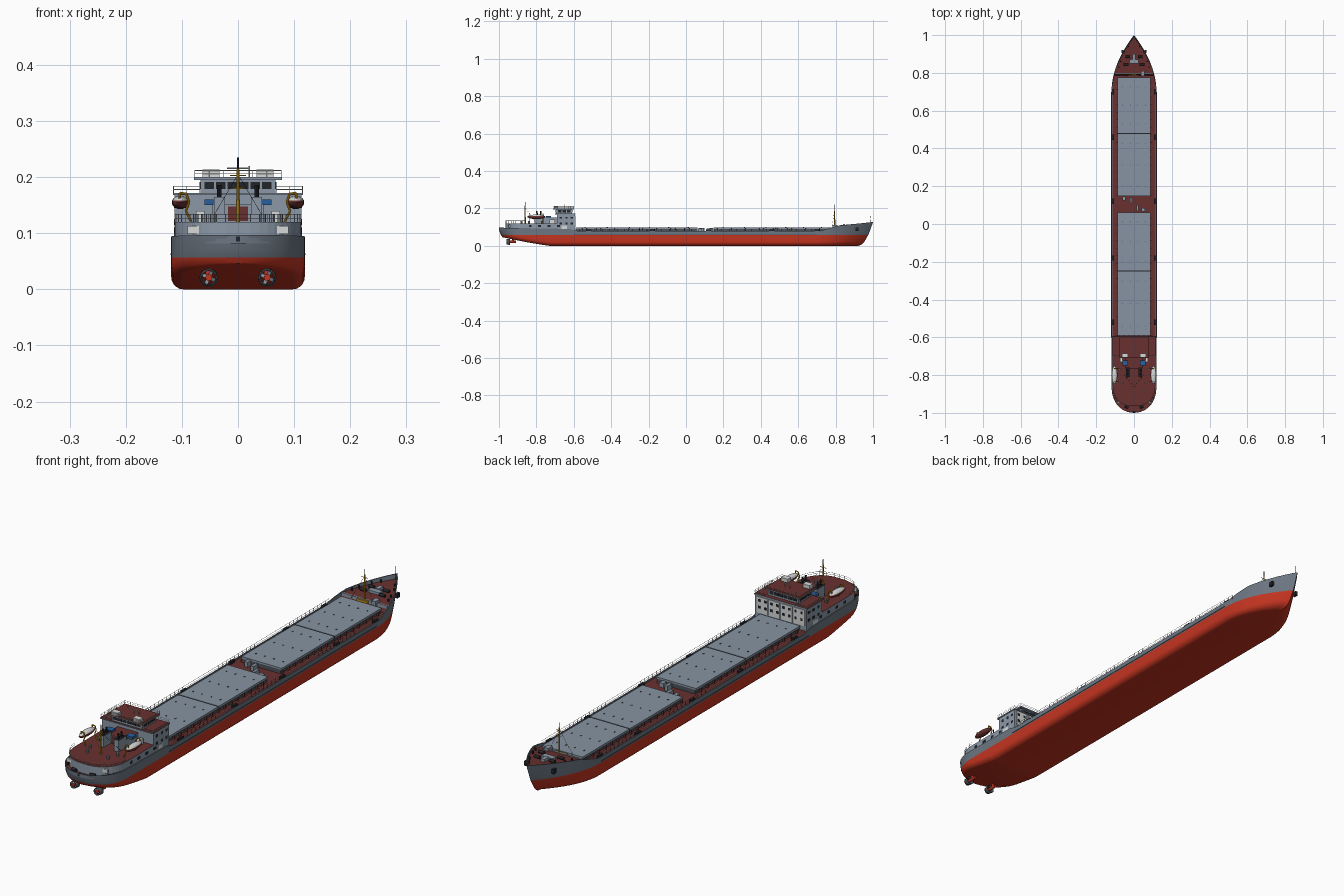
import bpy, bmesh, math
from mathutils import Matrix, Vector

if "Cube" in bpy.data.objects:
    bpy.data.objects.remove(bpy.data.objects["Cube"])

def mat(name, r, g, b):
    m = bpy.data.materials.new(name)
    lin = [((c / 255 + 0.055) / 1.055) ** 2.4 for c in (r, g, b)]
    m.diffuse_color = (*lin, 1)
    m.use_nodes = True
    m.node_tree.nodes["Principled BSDF"].inputs["Base Color"].default_value = m.diffuse_color
    return m

RED = mat("bottom_red", 196, 52, 32)
HULL = mat("hull_grey", 108, 118, 130)
DECK = mat("deck_brown", 104, 48, 46)
HATCH = mat("hatch_grey", 135, 148, 162)
HOUSE = mat("house_grey", 140, 153, 168)
WHITE = mat("white", 215, 217, 216)
BLACK = mat("black", 35, 37, 42)
YELLOW = mat("yellow", 205, 150, 25)
BLUE = mat("blue", 40, 95, 160)
DARK = mat("dark_grey", 75, 80, 88)

def finish(name, bm, *mats, smooth=False):
    bmesh.ops.recalc_face_normals(bm, faces=bm.faces)
    me = bpy.data.meshes.new(name)
    bm.to_mesh(me)
    bm.free()
    for m in mats:
        me.materials.append(m)
    ob = bpy.data.objects.new(name, me)
    bpy.context.collection.objects.link(ob)
    if smooth:
        bpy.context.view_layer.objects.active = ob
        ob.select_set(True)
        bpy.ops.object.shade_smooth_by_angle(angle=math.radians(35))
        ob.select_set(False)
    return ob

def boxes(name, items, *mats, both=False):
    """items: (x0,x1,y0,y1,z0,z1); a second material colours the tops."""
    bm = bmesh.new()
    if both:
        items = items + [(-b, -a, *r) for a, b, *r in items]
    for x0, x1, y0, y1, z0, z1 in items:
        bmesh.ops.create_cube(bm, size=1, matrix=Matrix.Translation(((x0+x1)/2, (y0+y1)/2, (z0+z1)/2))
                              @ Matrix.Diagonal((x1-x0, y1-y0, z1-z0, 1)))
    ob = finish(name, bm, *mats)
    if len(mats) > 1:
        for p in ob.data.polygons:
            p.material_index = int(p.normal.z > 0.9)
    return ob

def rod(bm, a, b, r, r2=None, seg=8):
    a, b = Vector(a), Vector(b)
    d = b - a
    bmesh.ops.create_cone(bm, cap_ends=True, segments=seg, radius1=r, radius2=r if r2 is None else r2,
                          depth=d.length, matrix=Matrix.Translation((a+b)/2) @ d.to_track_quat('Z', 'Y').to_matrix().to_4x4())

def rods(name, items, m, r, both=False, seg=8):
    bm = bmesh.new()
    for a, b in items:
        rod(bm, a, b, r, seg=seg)
        if both:
            rod(bm, (-a[0], *a[1:]), (-b[0], *b[1:]), r, seg=seg)
    return finish(name, bm, m, smooth=seg > 4)

def railing(name, path, m, h=0.017, gap=0.025, both=False):
    items = []
    for a, b in zip(path, path[1:]):
        a, b = Vector(a), Vector(b)
        for k in (0.5, 1):
            items.append((a + Vector((0, 0, h*k)), b + Vector((0, 0, h*k))))
        n = max(1, round((b - a).length / gap))
        items += [(a.lerp(b, i/n), a.lerp(b, i/n) + Vector((0, 0, h))) for i in range(n + 1)]
    return rods(name, items, m, 0.0006, both, 4)

# hull: lofted stations with raked bow, rounded bilge and rising stern
B, WL = 0.119, 0.057
def lerp_table(y, tab):
    for (a, p), (b, q) in zip(tab, tab[1:]):
        if y <= b:
            return p + (q - p) * max(0, y - a) / (b - a)
    return tab[-1][1]
SHEER = [(-1, 0.097), (-0.9, 0.095), (-0.62, 0.09), (-0.58, 0.08), (0.72, 0.08), (0.82, 0.108), (1, 0.127)]
FLOOR = [(-1, 0.082), (-0.6, 0.08), (-0.58, 0.075), (0.792, 0.075), (0.8, 0.1), (1, 0.108)]
stations = [("s", math.sin(k*math.pi/20)) for k in range(10, 0, -1)]
stations += [("m", y) for y in (-0.85, -0.8, -0.76, -0.73, -0.7, -0.62, -0.58, 0, 0.5, 0.66)]
stations += [("b", t) for t in (0, .07, .15, .23, .305, .335, .4, .48, .56, .64, .72, .8, .87, .93, .97, 1)]

def half_section(kind, u):
    y = {"s": -0.85 - 0.15*u, "m": u, "b": 0.7 + 0.3*u}[kind]
    zk, zs, zf = 0.046 * max(0, (-0.73 - y)/0.27)**1.1, lerp_table(y, SHEER), lerp_table(y, FLOOR)
    half = {"s": B*max(0, 1 - abs(u)**2.5)**0.5, "m": B, "b": B*(1 - u**2)}[kind]
    r = min(0.022, (WL - zk) * 0.9)
    pts = [(0, zk)] + [(half - r*(1-math.sin(a)), zk + r*(1-math.cos(a)))
                       for a in [i*math.pi/10 for i in range(6)]]
    pts += [(half, WL), (half, 0.07), (half, zs), (half-0.004, zs), (half-0.004, zf), (0, zf)]
    out = []
    for x, z in pts:
        yy = y
        if kind == "b":
            yy = 0.7 + u*(0.22 + 0.08*min(1, max(0, z)/0.125)**0.5)
        elif kind == "s":
            yy = -0.85 - u*(0.132 + 0.018*min(1, max(0, (z-0.045)/0.035)))
        out.append((max(0, x), yy, z))
    return out

bm = bmesh.new()
rings = []
for st in stations:
    h = half_section(*st)
    rings.append([bm.verts.new(p) for p in h + [(-x, y, z) for x, y, z in h[-2:0:-1]]])
n = len(rings[0])
for ra, rb in zip(rings, rings[1:]):
    for j in range(n):
        f = bm.faces.new((ra[j], ra[(j+1) % n], rb[(j+1) % n], rb[j]))
        k = min(j, n - 1 - j)
        f.material_index = 0 if k < 7 else 1 if k < 11 else 2
bmesh.ops.remove_doubles(bm, verts=bm.verts, dist=0.00005)
finish("hull", bm, RED, HULL, DECK, smooth=True)
boxes("rubbing_strake", [(0.1185, 0.1205, -0.6, 0.7, 0.061, 0.064)], DARK, both=True)

# cargo hatches
holds = [(-0.59, 0.062), (0.148, 0.775)]
boxes("hatch_coamings", [(-0.083, 0.083, a, b, 0.07, 0.091) for a, b in holds], DARK)
covers = [(-0.59, -0.252), (-0.246, 0.062), (0.148, 0.477), (0.483, 0.775)]
boxes("hatch_covers", [(-0.088, 0.088, a, b, 0.089, 0.098) for a, b in covers], HATCH)
boxes("hatch_seams", [(-0.087, 0.087, y-.004, y+.004, 0.09, 0.0965) for y in (-0.249, 0.48)], BLACK)
boxes("hatch_lugs", [(x-.002, x+.002, y-.003, y+.003, 0.098, 0.0995) for a, b in covers
                     for y in (a+.05, (a+b)/2, b-.05) for x in (-.06, -.02, .02, .06)], DARK)
boxes("coaming_stays", [(0.083, 0.092, -0.57+i*0.04, -0.567+i*0.04, 0.075, 0.089) for i in range(34)
                        if not 0.05 < -0.57+i*0.04 < 0.15], DECK, both=True)
boxes("midship_lockers", [(-.06, -.045, .125, .145, .075, .095), (-.022, -.01, .11, .14, .075, .093),
                          (.012, .024, .07, .1, .075, .095), (.04, .058, .065, .085, .075, .092)], HOUSE)
railing("side_railing", [(0.116, -0.58, 0.078), (0.116, 0.74, 0.078)], DARK, both=True)
boxes("side_bollards", [(0.107, 0.117, y-.014, y+.014, 0.076, 0.086) for y in (-.52, -.18, .12, .46, .7)],
      BLACK, both=True)

# poop house with curved aft end
outline = [(0.113, -0.6)] + [(0.113*math.cos(a)**0.8, -0.86-0.105*math.sin(a))
                             for a in [i*math.pi/24 for i in range(12)]]
outline += [(-x, y) for x, y in reversed(outline)]
bm = bmesh.new()
f = bm.faces.new([bm.verts.new((x, y, 0.078)) for x, y in outline])
top = bmesh.ops.extrude_face_region(bm, geom=[f])["geom"]
bmesh.ops.translate(bm, vec=(0, 0, 0.042), verts=[v for v in top if isinstance(v, bmesh.types.BMVert)])
for f in bm.faces:
    f.material_index = int(f.calc_center_median().z > 0.119)
finish("poop_house", bm, HOUSE, DECK)
railing("poop_railing", [(x, y, 0.12) for x, y in outline[1:-1]], WHITE, h=0.014)
boxes("poop_doors", [(0.065, 0.09, -0.948, -0.94, 0.099, 0.113)], WHITE, both=True)
boxes("poop_side_ports", [(0.1128, 0.114, y, y+.015, 0.1, 0.11) for y in (-.84, -.79, -.74, -.69)], BLACK, both=True)

# bridge tower
boxes("accommodation_tower", [(-0.113, 0.113, -0.69, -0.595, 0.08, 0.168)], HOUSE, DECK)
boxes("wing_deck", [(-0.116, 0.116, -0.7, -0.592, 0.168, 0.172)], HOUSE, DECK)
boxes("bridge", [(-0.067, 0.067, -0.695, -0.61, 0.172, 0.196)], HOUSE)
boxes("bridge_windows", [(-0.06+i*.0205, -0.043+i*.0205, -0.697, -0.608, 0.179, 0.191) for i in range(6)]
      + [(-0.069, 0.069, -0.685+i*.024, -0.666+i*.024, 0.179, 0.191) for i in range(3)], BLACK)
boxes("bridge_roof", [(-0.078, 0.078, -0.71, -0.6, 0.195, 0.2)], HOUSE, DECK)
boxes("front_panels", [(-0.105+i*.054, -0.057+i*.054, -0.596, -0.592, 0.1, 0.163) for i in range(4)], WHITE)
boxes("front_windows", [(-0.097+i*.0265, -0.088+i*.0265, -0.593, -0.591, z, z+.01) for i in range(8)
                        for z in (0.118, 0.145)], BLACK)
boxes("tower_side_windows", [(0.1125, 0.1138, y, y+.012, z, z+.01) for y in (-.675, -.645, -.617)
                             for z in (.115, .145)], BLACK, both=True)
boxes("tower_side_doors", [(0.1125, 0.114, -0.665, -0.635, 0.085, 0.108)], WHITE, both=True)
railing("roof_railing", [(0.077, -0.6, .2), (0.077, -0.709, .2), (-0.077, -0.709, .2), (-0.077, -0.6, .2),
                         (0.077, -0.6, .2)], WHITE, h=0.012)
railing("wing_railing", [(0.068, -0.698, .172), (0.115, -0.698, .172), (0.115, -0.594, .172),
                         (0.068, -0.594, .172)], WHITE, h=0.012, both=True)
boxes("roof_lockers", [(0.033, 0.063, -0.707, -0.685, 0.2, 0.214)], WHITE, both=True)
rods("radar_mast", [((0, -.65, .2), (0, -.65, .222)), ((-.02, -.65, .216), (.02, -.65, .216)),
                    ((.02, -.65, .2), (.02, -.65, .22)), ((-.05, -.62, .2), (-.05, -.62, .213))], WHITE, 0.0015)

# engine casing, funnels and deck machinery
boxes("engine_casing", [(-0.045, 0.045, -0.765, -0.69, 0.12, 0.152)], HOUSE, DECK)
boxes("casing_door", [(-0.018, 0.018, -0.767, -0.764, 0.122, 0.148)], DECK)
boxes("funnel_casings", [(0.023, 0.043, -0.81, -0.76, 0.12, 0.165)], HOUSE, BLACK, both=True)
rods("exhaust_pipes", [((.033, y, .16), (.033, y-.003, .186)) for y in (-.775, -.795)], BLACK, 0.004, True)
boxes("blue_fans", [(0.032, 0.06, -0.748, -0.722, 0.15, 0.16)], BLUE, both=True)
boxes("tower_aft_lockers", [(0.06, 0.075, -0.73, -0.7, 0.12, 0.14)], WHITE, both=True)
rods("poop_vents", [((x, y, .12), (x, y, .133)) for x, y in ((.075, -.77), (.06, -.84), (.045, -.88))],
     HOUSE, 0.005, True)

# lifeboats and davits
for s, side in ((1, "right"), (-1, "left")):
    bm = bmesh.new()
    bmesh.ops.create_uvsphere(bm, u_segments=16, v_segments=10, radius=1,
        matrix=Matrix.Translation((s*0.103, -0.8, 0.155)) @ Matrix.Diagonal((0.015, 0.048, 0.012, 1)))
    for f in bm.faces:
        f.material_index = int(f.calc_center_median().z > 0.158)
    finish(side + "_lifeboat", bm, DECK, WHITE, smooth=True)
arm = [(.083, .12), (.093, .14), (.087, .155), (.092, .17), (.104, .172), (.104, .162)]
rods("davits", [((a[0], y, a[1]), (b[0], y, b[1])) for y in (-.835, -.765) for a, b in zip(arm, arm[1:])],
     YELLOW, 0.0022, True)

# masts
for name, y, z0, z1 in (("aft_mast", -0.86, 0.12, 0.215), ("fore_mast", 0.795, 0.075, 0.2)):
    bm = bmesh.new()
    rod(bm, (0, y, z0), (0, y, z1), 0.0038, 0.0022)
    for z, w in ((z1-.012, .014), (z1-.035, .01)):
        rod(bm, (-w, y, z), (w, y, z), 0.0012)
    finish(name, bm, YELLOW, smooth=True)
    rods(name + "_pole", [((0, y, z1), (0, y, z1+.02))], BLACK, 0.0016)
rods("mast_stays", [((0, -.86, .205), (.05, -.8, .12)), ((0, .795, .195), (.05, .78, .098))], BLACK, 0.0005, True, 4)
rods("bow_staff", [((0, .985, .108), (0, .987, .16))], DARK, 0.0012)

# foredeck and stern mooring gear
boxes("forecastle_bulkhead", [(-.1, .1, .793, .799, .075, .102)], HOUSE)
boxes("foredeck_hut", [(.038, .056, .783, .81, .075, .112), (-.025, .025, .85, .872, .101, .112),
                       (-.008, .008, .872, .9, .101, .115)], HOUSE)
boxes("yellow_locker", [(-.03, .02, .785, .791, .08, .1)], YELLOW)
rods("winches", [((.03, .845, .11), (.055, .845, .11)), ((.022, .885, .11), (.045, .885, .11)),
                 ((.03, -.972, .089), (.05, -.966, .089))], BLACK, 0.006, True, 12)
rods("bollards", [((x, y, .082), (x, y, z)) for x, y, z in ((.08, .83, .112), (.07, .86, .113), (.05, .91, .115),
     (.03, .94, .116), (.1, -.92, .092), (.09, -.937, .092))], BLACK, 0.0035, True)
boxes("bow_anchors", [(.056, .066, .905, .922, .08, .098)], BLACK, both=True)
boxes("stern_anchor", [(-.004, .004, -1.0, -.99, .085, .094)], BLACK)

# azimuth thrusters
for s, side in ((1, "right"), (-1, "left")):
    x, z = s*0.052, 0.021
    bm = bmesh.new()
    bmesh.ops.create_cone(bm, cap_ends=False, segments=24, radius1=0.0165, radius2=0.014, depth=0.02,
        matrix=Matrix.Translation((x, -0.95, z)) @ Matrix.Rotation(math.pi/2, 4, 'X'))
    finish(side + "_nozzle", bm, DARK, smooth=True).modifiers.new("wall", "SOLIDIFY").thickness = 0.002
    rods(side + "_thruster_leg", [((x, -.925, z), (x, -.925, .05)), ((x, -.96, z), (x, -.91, z))], RED, 0.006, seg=12)
    bm = bmesh.new()
    for k in range(4):
        bmesh.ops.create_cube(bm, size=1, matrix=Matrix.Translation((x, -0.953, z))
            @ Matrix.Rotation(k*math.pi/2 + 0.4, 4, 'Y') @ Matrix.Translation((0, 0, 0.008))
            @ Matrix.Rotation(0.5, 4, 'Z') @ Matrix.Diagonal((0.007, 0.0015, 0.011, 1)))
    finish(side + "_propeller", bm, HATCH)
